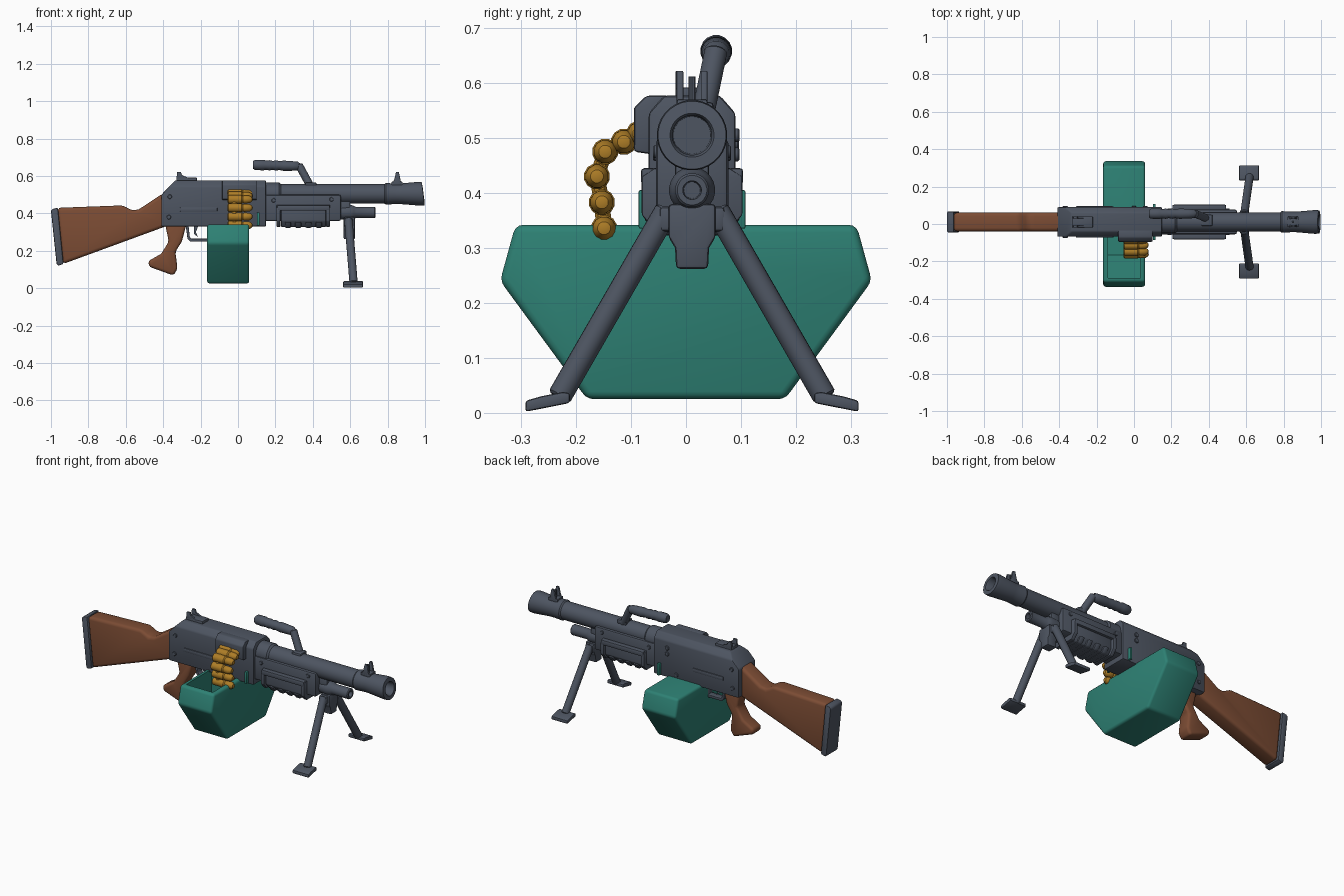
import bpy, bmesh, math
from mathutils import Vector

if "Cube" in bpy.data.objects:
    bpy.data.objects.remove(bpy.data.objects["Cube"])

CY = 0.011  # centre line of the gun in y


def material(name, rgb):
    m = bpy.data.materials.new(name)
    m.diffuse_color = (*rgb, 1)
    m.use_nodes = True
    m.node_tree.nodes["Principled BSDF"].inputs["Base Color"].default_value = m.diffuse_color
    return m


STEEL = material("steel_grey", (0.075, 0.09, 0.12))
WOOD = material("brown_wood", (0.2, 0.072, 0.034))
TEAL = material("teal_green", (0.027, 0.22, 0.175))
BRASS = material("brass_gold", (0.42, 0.205, 0.02))


def finish(name, bm, mat, bevel=0, seg=2):
    bmesh.ops.recalc_face_normals(bm, faces=bm.faces)
    me = bpy.data.meshes.new(name)
    bm.to_mesh(me)
    bm.free()
    me.materials.append(mat)
    ob = bpy.data.objects.new(name, me)
    bpy.context.collection.objects.link(ob)
    if bevel:
        b = ob.modifiers.new("bevel", 'BEVEL')
        b.width, b.segments, b.limit_method, b.angle_limit = bevel, seg, 'ANGLE', 0.5
    return ob


def prism(name, pts, axis, a, b, mat, bevel=0, seg=2, cut=None):
    """Extrude a profile: axis 'x' takes (y, z) points, axis 'y' takes (x, z)."""
    bm = bmesh.new()
    put = (lambda p, t: (t, *p)) if axis == 'x' else (lambda p, t: (p[0], t, p[1]))
    ends = [[bm.verts.new(put(p, t)) for p in pts] for t in (a, b)]
    for e in ends:
        bm.faces.new(e)
    for i in range(len(pts)):
        j = (i + 1) % len(pts)
        bm.faces.new((ends[0][i], ends[0][j], ends[1][j], ends[1][i]))
    if cut:
        geom = bm.verts[:] + bm.edges[:] + bm.faces[:]
        bmesh.ops.bisect_plane(bm, geom=geom, plane_co=cut[0], plane_no=cut[1], clear_outer=True)
        bmesh.ops.holes_fill(bm, edges=[e for e in bm.edges if e.is_boundary])
    return finish(name, bm, mat, bevel, seg)


def box(name, x, y, z, mat, bevel=0.004):
    pts = [(x[0], z[0]), (x[1], z[0]), (x[1], z[1]), (x[0], z[1])]
    return prism(name, pts, 'y', y[0], y[1], mat, bevel)


def lathe(name, prof, mat, origin=(0, 0, 0), direction=(1, 0, 0), n=24):
    """Revolve (distance, radius) points about a direction; radius 0 closes an end."""
    q = Vector(direction).to_track_quat('X', 'Z')
    o = Vector(origin)
    bm = bmesh.new()
    rings = []
    for t, r in prof:
        ang = [2 * math.pi * (k + .5) / n for k in range(n if r else 1)]
        rings.append([bm.verts.new(o + q @ Vector((t, r * math.cos(a), r * math.sin(a)))) for a in ang])
    for A, B in zip(rings, rings[1:]):
        for k in range(n):
            f = [A[k % len(A)], A[(k + 1) % len(A)], B[(k + 1) % len(B)], B[k % len(B)]]
            bm.faces.new(list(dict.fromkeys(f)))
    return finish(name, bm, mat)


def rod(name, p, q, r, mat, n=16):
    d = Vector(q) - Vector(p)
    L, c = d.length, r * 0.2
    return lathe(name, [(0, 0), (0, r - c), (c, r), (L - c, r), (L, r - c), (L, 0)], mat, p, d, n)


def path(name, pts, radius, mat):
    cu = bpy.data.curves.new(name, 'CURVE')
    cu.dimensions, cu.bevel_depth, cu.bevel_resolution, cu.use_fill_caps = '3D', radius, 3, True
    sp = cu.splines.new('POLY')
    sp.points.add(len(pts) - 1)
    for s, p in zip(sp.points, pts):
        s.co = (*p, 1)
    cu.materials.append(mat)
    ob = bpy.data.objects.new(name, cu)
    bpy.context.collection.objects.link(ob)


# Receiver with chamfered top and sloped rear
rec = [(-.068, .33), (.09, .33), (.09, .545), (.062, .577), (-.04, .577), (-.068, .545)]
prism("receiver", rec, 'x', -.41, .15, STEEL, .007, cut=((-.41, 0, .5), (-.7, 0, .68)))
box("lower_front_body", (.1, .55), (-.055, .077), (.36, .5), STEEL, .01)
feed = [(-.06, .47), (-.095, .475), (-.095, .555), (-.072, .577), (-.03, .577)]
prism("feed_cover", feed, 'x', -.085, .1, STEEL, .006)
for s in (-1, 1):
    box("side_rail", (-.31, -.11), sorted((CY + s * .07, CY + s * .084)), (.41, .432), STEEL, .004)
    for x, z, y in [(-.37, .38, .085), (-.365, .49, .085), (.0, .36, .085), (.5, .475, .071), (.19, .47, .071)]:
        rod("pin", (x, CY, z), (x, CY + s * y, z), .012, STEEL, 12)
for z in (.47, .505):
    rod("side_knob", (.06, .07, z), (.06, .097, z), .013, STEEL, 12)

# Barrel, jacket and hollow muzzle
axis = (0, CY, .505)
lathe("barrel", [(.1, 0), (.1, .06), (.22, .06), (.23, .052), (.8, .052), (.8, 0)], STEEL, axis, n=32)
muzzle = lathe("muzzle", [(.78, 0), (.78, .05), (.79, .058), (.84, .055), (.865, .055), (.97, .064),
                          (.99, .062), (.992, .04), (.985, .036), (.87, .034), (.87, 0)], STEEL, axis, n=32)
for v in muzzle.data.vertices:
    if v.co.x > .9:
        v.co.x -= (v.co.z - .505) * .13
lathe("gas_tube", [(.5, 0), (.5, .042), (.545, .042), (.55, .038), (.6, .042), (.62, .036), (.63, .03), (.73, .031),
                   (.735, .027), (.735, .017), (.67, .015), (.67, 0)], STEEL, (0, CY, .405))
box("barrel_bracket", (.54, .6), (-.02, .042), (.4, .47), STEEL, .006)

# Ribbed handguard
hand = [(-.045, .328), (.067, .328), (.09, .36), (.09, .43), (.07, .445), (-.048, .445), (-.068, .43), (-.068, .36)]
prism("handguard", hand, 'x', .23, .47, STEEL, .005)
rim = [(CY + (y - CY) * 1.16, z) for y, z in hand]
for x in (.205, .47):
    prism("handguard_end", rim, 'x', x, x + .022, STEEL, .004)
for s in (-1, 1):
    box("handguard_rail", (.21, .49), sorted((CY + s * .06, CY + s * .093)), (.415, .445), STEEL, .006)
for i in range(4):
    rib = [(CY + (y - CY) * 1.13, z - .005) for y, z in hand if z < .4]
    x = .25 + i * .055
    prism("handguard_rib", rib, 'x', x, x + .034, STEEL, .007)

# Wooden stock, butt plate and pistol grip
prism("stock", [(-.965, .43), (-.615, .443), (-.565, .415), (-.53, .422), (-.4, .508), (-.375, .335), (-.935, .13)],
      'y', CY - .05, CY + .05, WOOD, .018, 3)
prism("butt_plate", [(-1, .415), (-.99, .425), (-.963, .43), (-.933, .13), (-.962, .12), (-.97, .13)],
      'y', CY - .056, CY + .056, STEEL, .009)
prism("pistol_grip", [(-.39, .345), (-.275, .345), (-.3, .25), (-.335, .195), (-.323, .105), (-.345, .068),
                      (-.475, .115), (-.48, .145), (-.41, .185), (-.37, .25)], 'y', CY - .042, CY + .042, WOOD, .015, 3)

# Trigger group
prism("trigger_guard", [(-.28, .34), (-.27, .265), (-.255, .25), (-.165, .25), (-.15, .265), (-.15, .34), (-.165, .34),
                        (-.165, .265), (-.25, .265), (-.258, .275), (-.265, .34)], 'y', CY - .02, CY + .02, STEEL, .002)
prism("trigger", [(-.235, .34), (-.21, .34), (-.225, .3), (-.215, .275), (-.235, .29)],
      'y', CY - .008, CY + .008, STEEL)

# Carry handle leaning sideways
lathe("carry_handle_grip", [(0, 0), (0, .02), (.01, .027), (.055, .029), (.07, .025), (.09, .028), (.105, .024),
                            (.125, .028), (.14, .024), (.165, .028), (.21, .026), (.24, .024), (.255, .012), (.255, 0)],
      STEEL, (.08, .055, .66), (1, 0, -.03), 16)
rod("carry_handle_arm", (.325, .055, .66), (.39, .03, .54), .021, STEEL)
box("carry_handle_mount", (.36, .42), (-.01, .05), (.54, .565), STEEL, .006)

# Rear and front sights
box("rear_sight_base", (-.33, -.22), (CY - .03, CY + .03), (.565, .592), STEEL, .005)
for s in (-1, 1):
    y = CY + s * .024
    prism("rear_sight_ear", [(-.33, .58), (-.24, .58), (-.3, .605), (-.305, .622), (-.325, .622)],
          'y', y - .006, y + .006, STEEL, .002)
    y = CY + s * .022
    prism("front_sight_ear", [(.82, .55), (.875, .55), (.87, .575), (.86, .622), (.845, .622), (.835, .58)],
          'y', y - .006, y + .006, STEEL, .002)
box("front_sight_base", (.82, .88), (CY - .028, CY + .028), (.545, .57), STEEL)
rod("front_sight_post", (.85, CY, .56), (.85, CY, .612), .007, STEEL, 10)

# Bipod
prism("bipod_hinge", [(-.032, .38), (.054, .38), (.054, .32), (.042, .3), (.04, .262), (-.018, .262), (-.02, .3), (-.032, .32)],
      'x', .565, .625, STEEL, .007)
for s in (-1, 1):
    rod("bipod_leg", (.59, CY + s * .045, .37), (.618, CY + s * .242, .028), .022, STEEL)
    box("bipod_clamp", (.565, .615), sorted((CY + s * .02, CY + s * .06)), (.33, .375), STEEL, .008)
    foot = [(CY + s * y, z) for y, z in [(.222, .018), (.303, .002), (.303, .022), (.275, .03), (.235, .038), (.222, .036)]]
    prism("bipod_foot", foot, 'x', .562, .668, STEEL, .005)

# Open ammunition box
mag = prism("ammo_box", [(-.31, .342), (.31, .342), (.338, .24), (.18, .025), (-.18, .025), (-.338, .24)],
            'x', -.165, .06, TEAL, .014, 3)
cutter = prism("box_cutter", [(-.283, .38), (-.05, .38), (-.05, .06), (-.165, .06), (-.3, .24)], 'x', -.14, .035, TEAL)
cutter.hide_render = True
cut = mag.modifiers.new("hollow", 'BOOLEAN')
cut.operation, cut.object, cut.solver = 'DIFFERENCE', cutter, 'EXACT'
box("teal_latch_plate", (.102, .116), (-.086, .108), (.335, .405), TEAL, .003)

# Belt of cartridges curving into the box
belt = [(-.085, .508), (-.113, .493), (-.147, .475), (-.162, .43), (-.153, .383), (-.149, .336)]
for i, (y, z) in enumerate(belt):
    lathe("cartridge", [(-.055, 0), (-.055, .018), (-.05, .024), (.02, .024), (.026, .019), (.032, .022), (.06, .021),
                        (.075, .012), (.079, 0)], BRASS, (0, y, z), n=12)
path("belt_link", [(-.02, y, z) for y, z in belt], .015, BRASS)

# Bake modifiers, drop the cutter, smooth by angle
bpy.ops.object.select_all(action='SELECT')
bpy.context.view_layer.objects.active = mag
bpy.ops.object.convert(target='MESH')
bpy.data.objects.remove(cutter)
bpy.ops.object.shade_smooth_by_angle(angle=math.radians(35))
